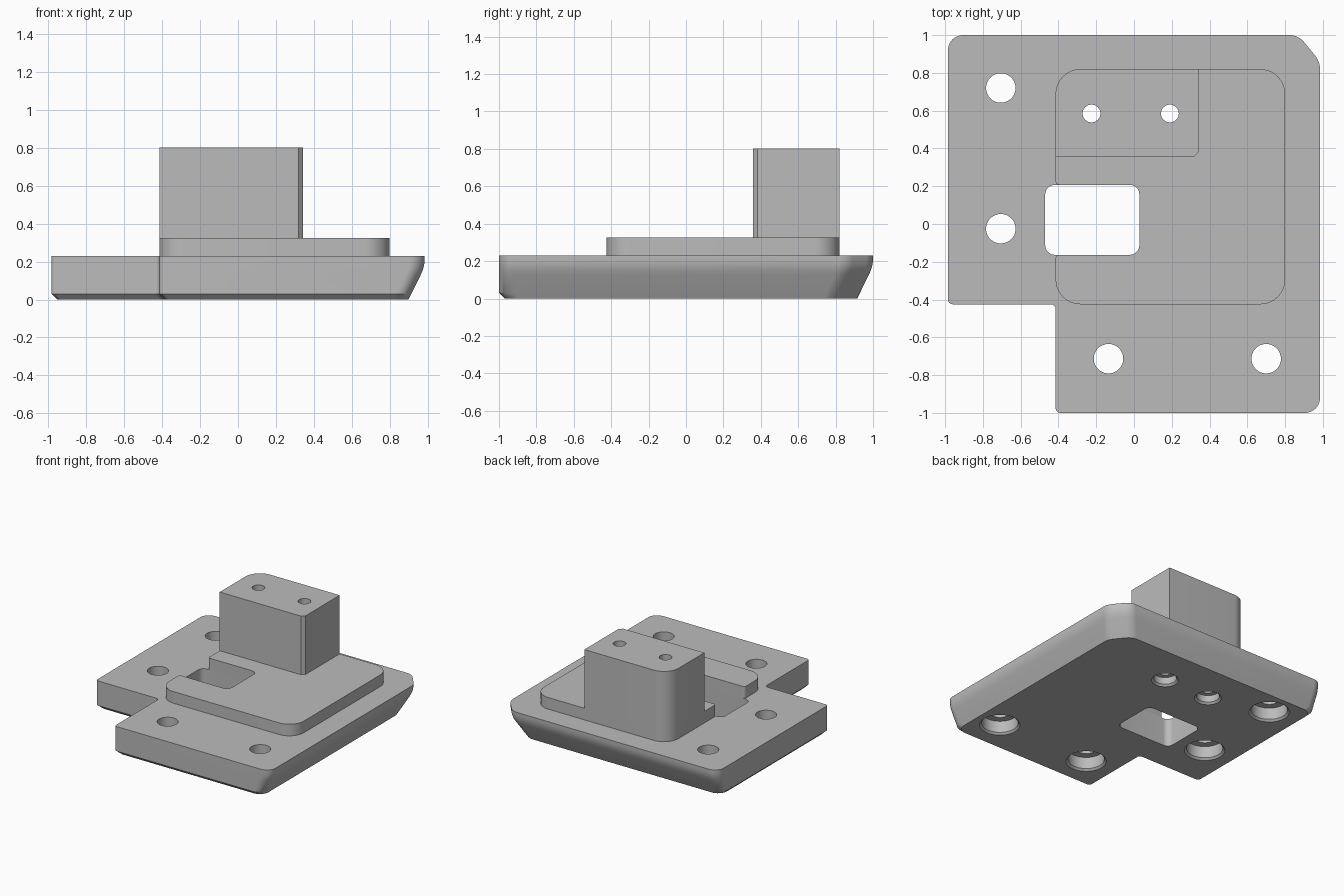
import bpy
import bmesh
import math
from mathutils import Vector

if "Cube" in bpy.data.objects:
    bpy.data.objects.remove(bpy.data.objects["Cube"])

grey = bpy.data.materials.new("plain grey")
grey.use_nodes = True
colour = (0.5, 0.5, 0.5, 1)
grey.diffuse_color = colour
grey.node_tree.nodes["Principled BSDF"].inputs["Base Color"].default_value = colour


def rounded(corners, steps=8):
    """Outline from (x, y, radius) corners, each with its own fillet."""
    out = []
    for i, (x, y, r) in enumerate(corners):
        p = Vector((x, y))
        if not r:
            out.append(p)
            continue
        a = (Vector(corners[i - 1][:2]) - p).normalized()
        b = (Vector(corners[(i + 1) % len(corners)][:2]) - p).normalized()
        half = a.angle(b) / 2
        reach = r / math.tan(half)
        centre = p + (a + b).normalized() * r / math.sin(half)
        start, end = p + a * reach - centre, p + b * reach - centre
        for s in range(steps + 1):
            out.append(centre + start.lerp(end, s / steps).normalized() * r)
    return out


def circle(x, y, r, n=48):
    return [Vector((x + r * math.cos(math.tau * i / n),
                    y + r * math.sin(math.tau * i / n))) for i in range(n)]


def loft(name, layers):
    """Closed solid through (z, outline) layers with equal point counts."""
    bm = bmesh.new()
    rings = [[bm.verts.new((p.x, p.y, z)) for p in pts] for z, pts in layers]
    for low, high in zip(rings, rings[1:]):
        for i in range(len(low)):
            j = (i + 1) % len(low)
            bm.faces.new((low[i], low[j], high[j], high[i]))
    bm.faces.new(rings[0][::-1])
    bm.faces.new(rings[-1])
    bmesh.ops.recalc_face_normals(bm, faces=bm.faces)
    mesh = bpy.data.meshes.new(name)
    bm.to_mesh(mesh)
    bm.free()
    mesh.materials.append(grey)
    obj = bpy.data.objects.new(name, mesh)
    bpy.context.collection.objects.link(obj)
    return obj


# Base plate: L shape, small chamfer at front and left, long slope at right and back
def plate_outline(small, large):
    corners = [(-0.985, -0.425, 0.025), (-0.415, -0.425, 0.025),
               (-0.415, -1, 0.025), (0.985, -1, 0.08),
               (0.985, 0.86, 0.12), (0.87, 1, 0.1), (-0.985, 1, 0.08)]
    return rounded([(x - large if x > 0.8 else x + small,
                     y - large if y > 0.8 else y + small, r) for x, y, r in corners])


base_plate = loft("base_plate", [(z, plate_outline(s, l)) for z, s, l in (
    (0, 0.03, 0.085), (0.03, 0, 0.07), (0.13, 0, 0.021), (0.155, 0, 0.01),
    (0.18, 0, 0.003), (0.205, 0, 0), (0.23, 0, 0))])

# Raised platform with its side opening to the window
platform_shape = rounded([
    (-0.415, -0.425, 0.13), (0.8, -0.425, 0.13), (0.8, 0.82, 0.13), (-0.415, 0.82, 0.13),
    (-0.415, 0.207, 0.02), (0.028, 0.207, 0.05), (0.028, -0.163, 0.05), (-0.415, -0.163, 0.02)])
platform = loft("platform", [(0.23, platform_shape), (0.325, platform_shape)])

# Tower block
tower_shape = rounded([(-0.415, 0.357, 0), (0.318, 0.357, 0), (0.343, 0.382, 0),
                       (0.343, 0.82, 0), (-0.415, 0.82, 0.13)])
tower = loft("tower", [(0.325, tower_shape), (0.803, tower_shape)])

# Cutters: window and counterbored screw holes
window = rounded([(-0.47, -0.163, 0.05), (0.028, -0.163, 0.05),
                  (0.028, 0.207, 0.05), (-0.47, 0.207, 0.05)])
window_cutter = loft("window_cutter", [(-0.1, window), (0.28, window)])


def screw_cutter(name, x, y, hole, head, depth, top):
    profile = [(-0.02, head + 0.035), (0.015, head), (depth, head), (depth, hole), (top, hole)]
    return loft(name, [(z, circle(x, y, r)) for z, r in profile])


plate_cutters = [window_cutter]
tower_cutters = []
for x, y in ((-0.705, 0.72), (-0.705, -0.025), (-0.135, -0.713), (0.7, -0.713)):
    plate_cutters.append(screw_cutter("plate_screw_cutter", x, y, 0.078, 0.135, 0.11, 0.4))
for x in (-0.225, 0.19):
    tower_cutters.append(screw_cutter("tower_screw_cutter", x, 0.585, 0.047, 0.085, 0.07, 0.9))

# Cut, bake and shade each part
for part, cutters in ((base_plate, plate_cutters + tower_cutters),
                      (platform, tower_cutters), (tower, tower_cutters)):
    for cutter in cutters:
        mod = part.modifiers.new("hole", "BOOLEAN")
        mod.operation = "DIFFERENCE"
        mod.solver = "EXACT"
        mod.object = cutter
    bpy.context.view_layer.update()
    baked = bpy.data.meshes.new_from_object(
        part.evaluated_get(bpy.context.evaluated_depsgraph_get()))
    part.modifiers.clear()
    part.data = baked

for cutter in plate_cutters + tower_cutters:
    bpy.data.objects.remove(cutter)

bpy.ops.object.select_all(action="DESELECT")
for part in (base_plate, platform, tower):
    part.select_set(True)
bpy.context.view_layer.objects.active = base_plate
bpy.ops.object.shade_smooth_by_angle(angle=math.radians(25))
